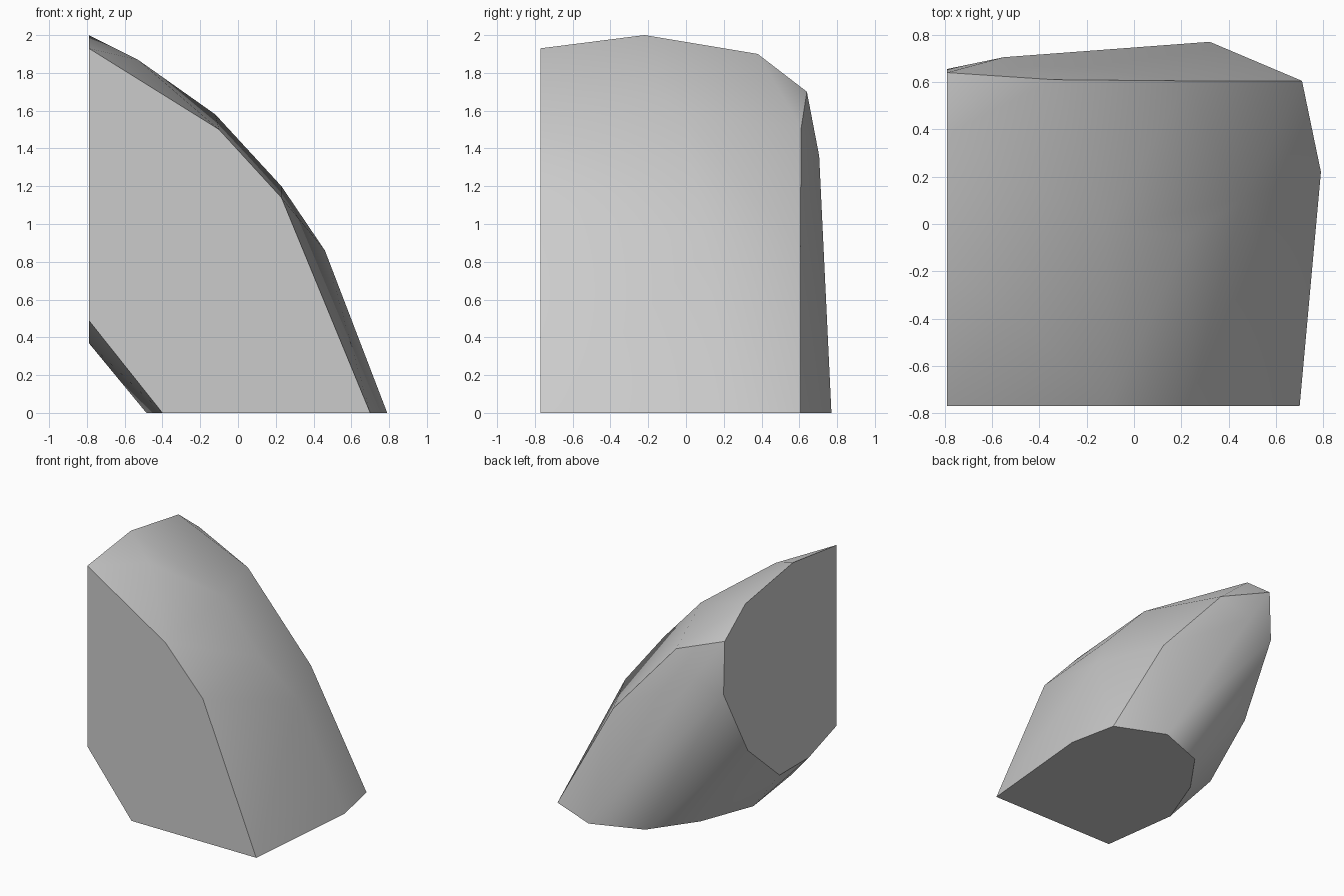
import bpy, bmesh, math

cube = bpy.data.objects.get("Cube")
if cube:
    bpy.data.objects.remove(cube, do_unlink=True)

LEFT, FRONT = -0.79, -0.77

# Outlines of the three flat cut planes
side_cut = [(FRONT, 1.93), (-0.22, 2.0), (0.38, 1.9), (0.64, 1.7), (0.655, 1.28),
            (0.35, 0.72), (-0.05, 0.37), (-0.42, 0.37), (FRONT, 0.49)]
base_cut = [(0.7, FRONT), (0.79, 0.22), (0.71, 0.605), (0.32, 0.77),
            (-0.075, 0.62), (-0.32, 0.276), (-0.485, -0.156), (-0.4, FRONT)]
front_cut = [(-0.1, 1.5), (0.23, 1.14)]

# Corners of the rounded outer surface
outer = [(-0.53, -0.37, 1.87), (-0.12, -0.02, 1.58), (0.23, -0.05, 1.2),
         (0.46, 0.11, 0.86), (-0.34, 0.61, 1.51), (0.22, 0.605, 0.88),
         (-0.55, 0.705, 1.36)]

points = [(LEFT, y, z) for y, z in side_cut]
points += [(x, y, 0) for x, y in base_cut]
points += [(x, FRONT, z) for x, z in front_cut]
points += outer

# Wrap the corners in a convex shell and merge the flat cuts
bm = bmesh.new()
for p in points:
    bm.verts.new(p)
hull = bmesh.ops.convex_hull(bm, input=bm.verts)
loose = [v for v in bm.verts if not v.link_faces]
bmesh.ops.delete(bm, geom=loose, context='VERTS')
bmesh.ops.dissolve_limit(bm, angle_limit=math.radians(0.5),
                         verts=bm.verts, edges=bm.edges)
bmesh.ops.recalc_face_normals(bm, faces=bm.faces)
mesh = bpy.data.meshes.new("rock_chunk")
bm.to_mesh(mesh)
bm.free()

rock = bpy.data.objects.new("rock_chunk", mesh)
bpy.context.collection.objects.link(rock)

# Plain grey stone
grey = bpy.data.materials.new("stone_grey")
grey.use_nodes = True
colour = (0.6, 0.6, 0.6, 1)
grey.diffuse_color = colour
grey.node_tree.nodes["Principled BSDF"].inputs["Base Color"].default_value = colour
mesh.materials.append(grey)

# Smooth outer surface with crisp cut edges
bpy.ops.object.select_all(action='DESELECT')
rock.select_set(True)
bpy.context.view_layer.objects.active = rock
bpy.ops.object.shade_smooth_by_angle(angle=math.radians(30))
